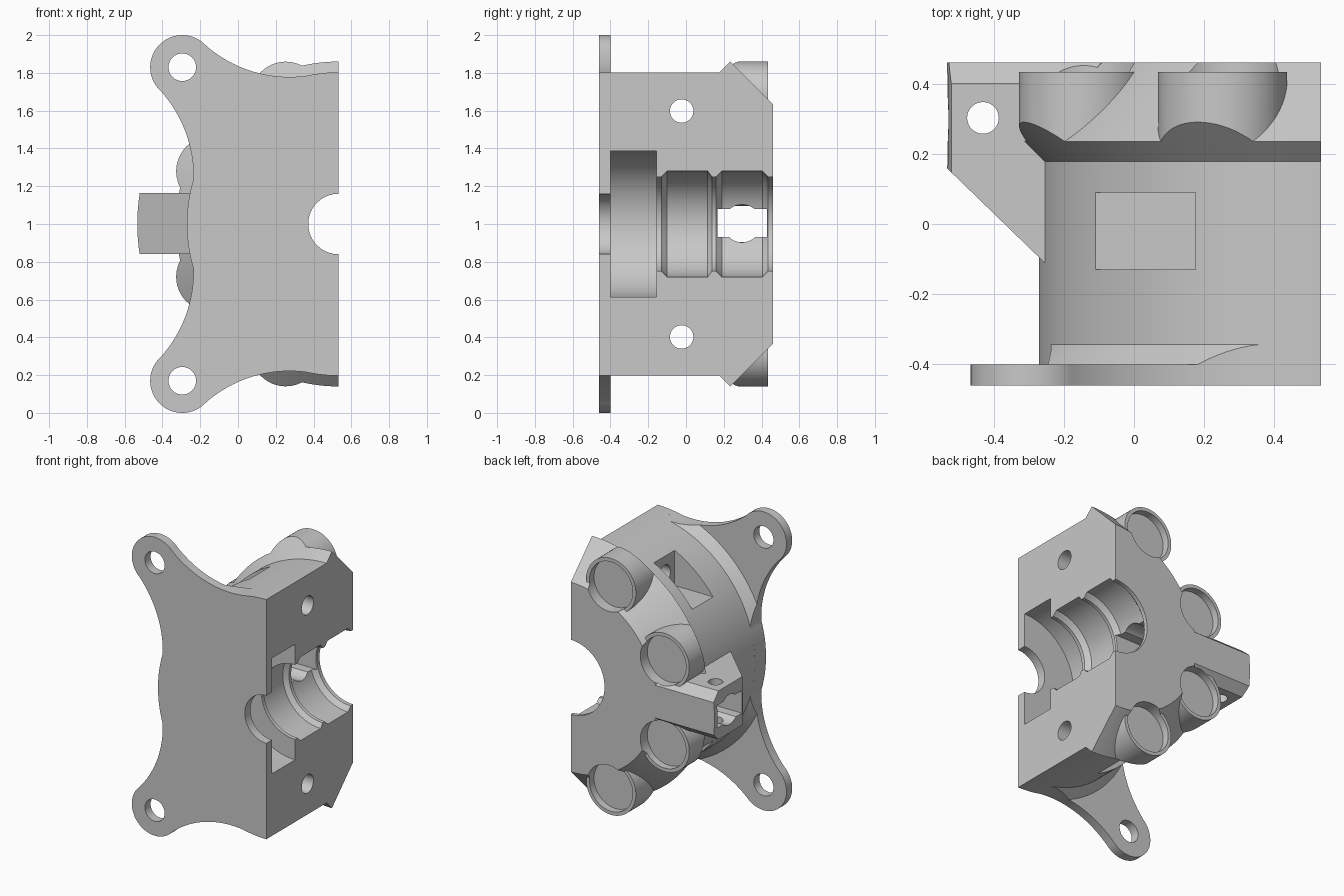
import bpy, bmesh, math
from mathutils import Vector, Matrix

if "Cube" in bpy.data.objects:
    bpy.data.objects.remove(bpy.data.objects["Cube"])

AX, AZ = 0.532, 1.0      # bore axis, running along y
AXIS = Vector((AX, AZ))
FRONT, BACK = -0.46, 0.46
R = 0.803
made = []

grey = bpy.data.materials.new("light_grey")
grey.use_nodes = True
grey.diffuse_color = (0.58, 0.58, 0.58, 1)
grey.node_tree.nodes["Principled BSDF"].inputs["Base Color"].default_value = grey.diffuse_color


def finish(name, bm):
    bmesh.ops.recalc_face_normals(bm, faces=bm.faces)
    mesh = bpy.data.meshes.new(name)
    bm.to_mesh(mesh)
    bm.free()
    mesh.materials.append(grey)
    ob = bpy.data.objects.new(name, mesh)
    bpy.context.collection.objects.link(ob)
    made.append(ob)
    return ob


def turn(center, radius, start, end, n=24):
    """Points on a circle between two angles in degrees."""
    angles = [math.radians(start + (end - start) * i / n) for i in range(n + 1)]
    return [center + radius * Vector((math.cos(a), math.sin(a))) for a in angles]


def arc(a, b, c):
    """Points on the short arc from a to c that passes through b."""
    a, b, c = Vector(a), Vector(b), Vector(c)
    p, q = b - a, c - a
    k = 2 * (p.x * q.y - p.y * q.x)
    m = a + Vector((q.y * p.length_squared - p.y * q.length_squared,
                    p.x * q.length_squared - q.x * p.length_squared)) / k
    start, end = (math.degrees(math.atan2(v.y, v.x)) for v in (a - m, c - m))
    sweep = (end - start + 180) % 360 - 180
    return turn(m, (a - m).length, start, start + sweep)


def sweep_ring(name, profile, span=180, steps=72):
    """Turn a closed (y, radius) outline part way round the bore axis, centred on -x."""
    bm = bmesh.new()
    paths = [turn(AXIS, r, 180 - span / 2, 180 + span / 2, steps) for y, r in profile]
    rings = [[bm.verts.new((path[i].x, y, path[i].y)) for path, (y, r) in zip(paths, profile)]
             for i in range(steps + 1)]
    for a, b in zip(rings, rings[1:]):
        for i in range(len(profile)):
            bm.faces.new((a[i - 1], a[i], b[i], b[i - 1]))
    bm.faces.new(rings[0])
    bm.faces.new(rings[-1])
    return finish(name, bm)


def rod(name, start, end, r, steps=64):
    start, end = Vector(start), Vector(end)
    d = end - start
    bm = bmesh.new()
    bmesh.ops.create_cone(bm, cap_ends=True, segments=steps, radius1=r, radius2=r, depth=d.length,
                          matrix=Matrix.Translation((start + end) / 2) @ d.to_track_quat('Z', 'Y').to_matrix().to_4x4())
    return finish(name, bm)


def prism(name, points, offset):
    """Extrude a flat polygon along an offset."""
    bm = bmesh.new()
    low = [bm.verts.new(p) for p in points]
    high = [bm.verts.new(Vector(p) + Vector(offset)) for p in points]
    for i in range(len(low)):
        bm.faces.new((low[i - 1], low[i], high[i], high[i - 1]))
    bm.faces.new(low)
    bm.faces.new(high)
    return finish(name, bm)


def box(name, lo, hi):
    (x0, y0, z0), (x1, y1, z1) = lo, hi
    return prism(name, [(x0, y0, z0), (x1, y0, z0), (x1, y1, z0), (x0, y1, z0)], (0, 0, z1 - z0))


def combine(ob, mode, *tools):
    bpy.context.view_layer.objects.active = ob
    for tool in tools:
        mod = ob.modifiers.new("shape", 'BOOLEAN')
        mod.operation, mod.solver, mod.object = mode, 'EXACT', tool
        bpy.ops.object.modifier_apply(modifier=mod.name)


# Half-round housing: bevelled rear rim outside, stepped and grooved bore inside
outer = [(FRONT + 0.03, R), (0.178, R), (0.235, 0.86), (BACK, 0.635)]
bore = [(FRONT + 0.03, 0.16), (-0.405, 0.16), (-0.405, 0.387), (-0.155, 0.387), (-0.155, 0.25),
        (-0.13, 0.25), (-0.10, 0.28), (0.115, 0.28), (0.137, 0.25), (0.16, 0.25),
        (0.19, 0.28), (0.405, 0.28), (0.433, 0.25), (BACK, 0.25)]
housing = sweep_ring("housing", outer + bore[::-1])

# Front plate with two ears and a half-round opening
ear = Vector((-0.295, 1.83))
ear_edge = turn(ear, 0.17, 43, 228, 40)
top_edge = turn(AXIS, R, 90, 102.4, 8)
side_edge = turn(AXIS, R, 163, 180, 10)
half = turn(AXIS, 0.16, 180, 90) + top_edge
half += arc(top_edge[-1], (0.02, 1.828), ear_edge[0])[1:]
half += ear_edge[1:]
half += arc(ear_edge[-1], (-0.305, 1.55), side_edge[0])[1:]
half += side_edge[1:]
outline = half + [Vector((p.x, 2 * AZ - p.y)) for p in half[-2:0:-1]]
plate = prism("front_plate", [(p.x, FRONT, p.y) for p in outline], (0, 0.06, 0))
for z in (ear.y, 2 * AZ - ear.y):
    combine(plate, 'DIFFERENCE', rod("ear_hole", (ear.x, -0.6, z), (ear.x, -0.2, z), 0.073))

# Sloped web between the plate and the housing
web = sweep_ring("plate_web", [(-0.41, 0.6), (-0.41, 0.87), (-0.34, 0.8), (-0.34, 0.6)], 160)
combine(web, 'INTERSECT', prism("web_trim", [(p.x, -0.6, p.y) for p in outline], (0, 0.5, 0)))

# Four recessed bosses around the rear rim
boss_cone = sweep_ring("boss_cone", [(-0.1, 0.3), (-0.1, 0.525), (0.6, 1.225), (0.6, 0.3)])
bosses, recesses = [], []
for a in (-67.5, -22.5, 22.5, 67.5):
    x = AX - 0.731 * math.cos(math.radians(a))
    z = AZ + 0.731 * math.sin(math.radians(a))
    boss = rod("boss", (x, 0.12, z), (x, 0.433, z), 0.184)
    recess = rod("recess", (x, 0.385, z), (x, 0.6, z), 0.16)
    combine(boss, 'INTERSECT', boss_cone)
    combine(boss, 'DIFFERENCE', recess)
    bosses.append(boss)
    recesses.append(recess)

# Side arm: slanted front, bevelled rear edges, rounded end
arm = prism("arm", [(-0.8, -0.3, 0.84), (-0.8, 0.4, 0.84), (-0.8, BACK, 0.893),
                    (-0.8, BACK, 1.112), (-0.8, 0.4, 1.165), (-0.8, -0.3, 1.165)], (0.71, 0, 0))
combine(arm, 'INTERSECT',
        prism("arm_plan", [(0.1, 0.6, 0.7), (-0.9, 0.6, 0.7), (-0.9, 0.515, 0.7),
                           (-0.255, -0.11, 0.7), (0.1, -0.11, 0.7)], (0, 0, 0.6)),
        sweep_ring("arm_round", [(-0.6, 0.3), (-0.6, 1.065), (0.7, 1.065), (0.7, 0.3)], 180, 128))

# Channel from the bore out through the arm, with a cross hole
channel = [box("channel", (-1, 0.167, 0.93), (0.45, 0.428, 1.08)),
           rod("channel_round", (-1, 0.297, 1.003), (0.45, 0.297, 1.003), 0.1)]
combine(arm, 'DIFFERENCE', *channel, rod("cross_hole", (-0.43, 0.302, 0.7), (-0.43, 0.302, 1.3), 0.045),
        recesses[1], recesses[2])
combine(housing, 'DIFFERENCE', *recesses, *channel)

# Clamp screw holes and screw head pockets, above and below
for s in (1, -1):
    z = AZ + s * 0.598
    z_low, z_high = sorted((AZ + s * 0.483, AZ + s * 0.9))
    combine(housing, 'DIFFERENCE',
            box("pocket", (-0.3, -0.13, z_low), (0.175, 0.09, z_high)),
            rod("screw_hole", (0, -0.023, z), (0.8, -0.023, z), 0.062))

# Keep the finished parts, drop the cutters, and shade with sharp edges
parts = [housing, plate, web, arm] + bosses
for ob in made:
    if ob not in parts:
        bpy.data.objects.remove(ob)
bpy.ops.object.select_all(action='DESELECT')
for ob in parts:
    ob.select_set(True)
bpy.context.view_layer.objects.active = housing
bpy.ops.object.shade_smooth_by_angle(angle=math.radians(25))
